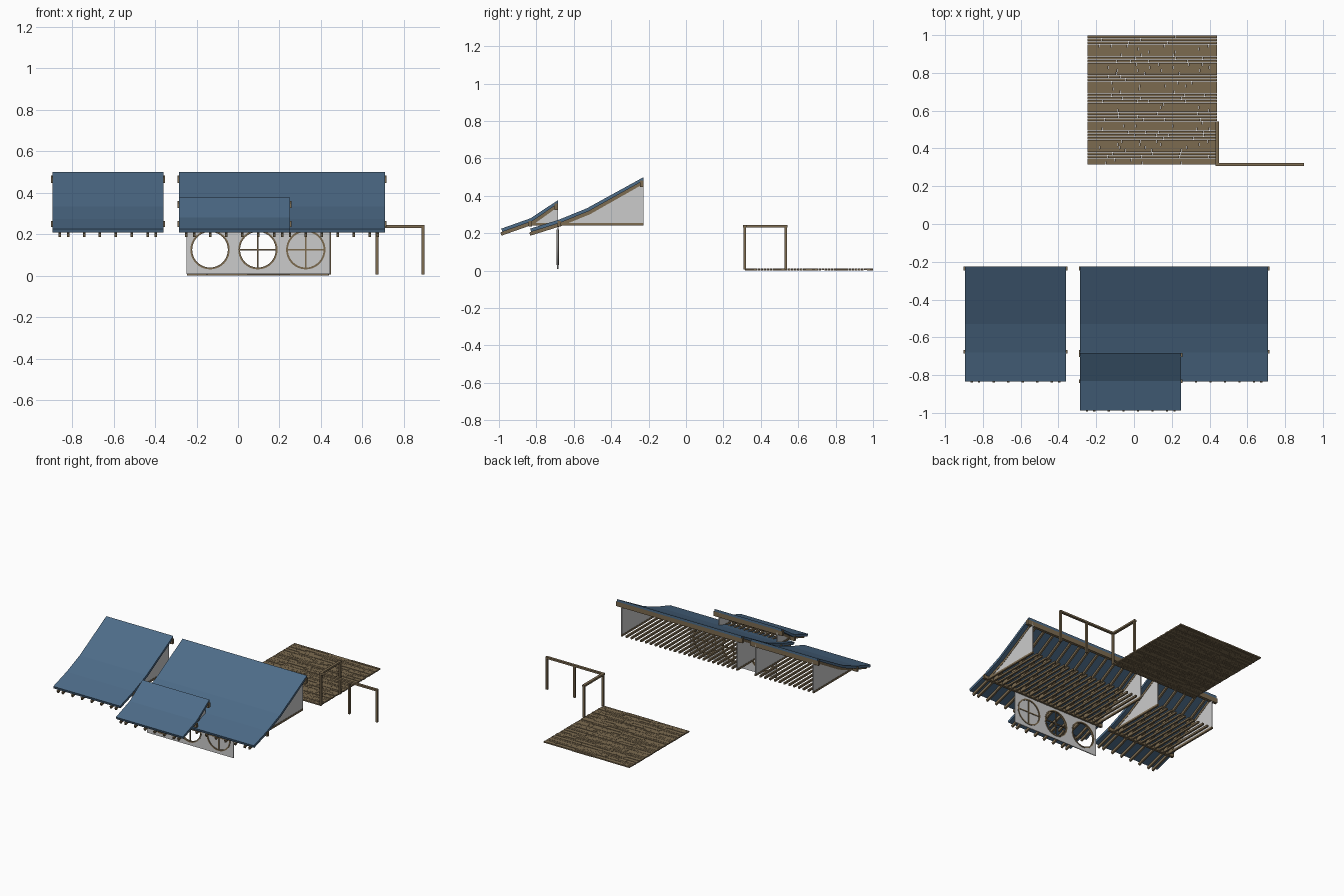
import bpy, bmesh, math, random
from mathutils import Vector

if "Cube" in bpy.data.objects:
    bpy.data.objects.remove(bpy.data.objects["Cube"])

random.seed(4)


def material(name, rgb):
    m = bpy.data.materials.new(name)
    m.diffuse_color = (*rgb, 1)
    m.use_nodes = True
    m.node_tree.nodes["Principled BSDF"].inputs["Base Color"].default_value = m.diffuse_color
    return m


WOOD = material("wood", (0.20, 0.145, 0.08))
TILE = material("blue_roof", (0.075, 0.15, 0.25))


def finish(bm, name, mat):
    bmesh.ops.recalc_face_normals(bm, faces=bm.faces)
    me = bpy.data.meshes.new(name)
    bm.to_mesh(me)
    bm.free()
    ob = bpy.data.objects.new(name, me)
    bpy.context.collection.objects.link(ob)
    if mat:
        me.materials.append(mat)
    return ob


def add_box(bm, x0, x1, y0, y1, z0, z1):
    vs = bmesh.ops.create_cube(bm, size=1)["verts"]
    for v in vs:
        v.co = Vector(((x0 + x1) / 2 + v.co.x * (x1 - x0),
                       (y0 + y1) / 2 + v.co.y * (y1 - y0),
                       (z0 + z1) / 2 + v.co.z * (z1 - z0)))


def boxes(name, items, mat):
    bm = bmesh.new()
    for b in items:
        add_box(bm, *b)
    return finish(bm, name, mat)


def add_prism(bm, outline, x0, x1):
    # extrude a (y, z) outline along x
    f = bm.faces.new([bm.verts.new((x0, y, z)) for y, z in outline])
    r = bmesh.ops.extrude_face_region(bm, geom=[f])
    for v in r["geom"]:
        if isinstance(v, bmesh.types.BMVert):
            v.co.x = x1


def add_strip(bm, path, top, bottom, x0, x1):
    # bent slab following the roof path, one convex piece per segment
    offs = []
    for i, p in enumerate(path):
        a, b = path[max(i - 1, 0)], path[min(i + 1, len(path) - 1)]
        d = Vector((b[0] - a[0], b[1] - a[1])).normalized()
        offs.append(Vector((0, 1)) if i == len(path) - 1 else Vector((-d.y, d.x)))
    up = [(p[0] + n.x * top, p[1] + n.y * top) for p, n in zip(path, offs)]
    lo = [(p[0] + n.x * bottom, p[1] + n.y * bottom) for p, n in zip(path, offs)]
    add_prism(bm, up + lo[::-1], x0, x1)


def roof(label, x0, x1, path, y_wall, y_back):
    # covering
    bm = bmesh.new()
    add_strip(bm, path, 0, -0.018, x0, x1)
    finish(bm, label + "_roof_covering", TILE)
    # rafters poking out at the eave
    bm = bmesh.new()
    d = (Vector(path[1]) - Vector(path[0])).normalized()
    long_path = [tuple(Vector(path[0]) - d * 0.011)] + path[1:]
    n = round((x1 - x0 - 0.15) / 0.0755)
    inner = [x0 + 0.075 + i * (x1 - x0 - 0.15) / n for i in range(n + 1)]
    for x in [x0 + 0.036] + inner + [x1 - 0.036]:
        add_strip(bm, long_path, -0.018, -0.036, x - 0.006, x + 0.006)
    finish(bm, label + "_rafters", WOOD)
    # lengthwise beams and the ceiling joists
    zt = path[-1][1]
    boxes(label + "_beams", [
        (x0 - 0.007, x1 + 0.007, y_wall - 0.009, y_wall + 0.009, 0.235, 0.264),
        (x0 - 0.007, x1 + 0.007, y_back - 0.02, y_back, zt - 0.052, zt - 0.018)], WOOD)
    k = round((x1 - x0 - 0.072) / 0.0385)
    xs = [x0 + 0.036 + i * (x1 - x0 - 0.072) / k for i in range(k + 1)]
    boxes(label + "_ceiling_joists",
          [(x - 0.006, x + 0.006, y_wall, y_back, 0.24, 0.254) for x in xs], WOOD)
    # gable infill
    bm = bmesh.new()
    mid = [(y, z - 0.02) for y, z in path[1:-1] if y > y_wall + 0.01][::-1]
    tri = [(y_wall, 0.252), (y_back, 0.252), (y_back, zt - 0.02)] + mid
    for x in (x0 + 0.036, x1 - 0.036):
        add_prism(bm, tri, x - 0.004, x + 0.004)
    finish(bm, label + "_gables", None)


MAIN = [(-0.833, 0.224), (-0.68, 0.272), (-0.53, 0.333), (-0.226, 0.5)]
PORCH = [(-0.988, 0.224), (-0.83, 0.28), (-0.684, 0.377)]
roof("side", -0.895, -0.36, MAIN, -0.677, -0.226)
roof("main", -0.285, 0.71, MAIN, -0.677, -0.226)
roof("porch", -0.285, 0.25, PORCH, -0.832, -0.684)


def circle(cx, cz, r, n=40):
    return [(cx + r * math.cos(2 * math.pi * i / n), cz + r * math.sin(2 * math.pi * i / n))
            for i in range(n)]


def panel(name, outlines, y, depth, mat):
    # filled flat outline with holes, standing upright
    cu = bpy.data.curves.new(name, "CURVE")
    cu.dimensions, cu.fill_mode, cu.extrude = "2D", "BOTH", depth / 2
    for pts in outlines:
        s = cu.splines.new("POLY")
        s.points.add(len(pts) - 1)
        for p, (u, v) in zip(s.points, pts):
            p.co = (u, v, 0, 1)
        s.use_cyclic_u = True
    ob = bpy.data.objects.new(name, cu)
    bpy.context.collection.objects.link(ob)
    ob.location.y = y
    ob.rotation_euler.x = math.pi / 2
    if mat:
        cu.materials.append(mat)
    bpy.ops.object.select_all(action="DESELECT")
    ob.select_set(True)
    bpy.context.view_layer.objects.active = ob
    bpy.ops.object.convert(target="MESH")


# wall with three round windows
WY, WZ, R = -0.685, 0.125, 0.094
WX = [-0.135, 0.096, 0.327]
wall = [(-0.248, 0.008), (0.445, 0.008), (0.445, 0.24), (-0.248, 0.24)]
panel("window_wall", [wall] + [circle(x, WZ, R) for x in WX], WY, 0.007, None)
for i, x in enumerate(WX):
    panel(f"window_ring_{i + 1}", [circle(x, WZ, R + 0.001), circle(x, WZ, R - 0.008)], WY, 0.013, WOOD)
for i, x in enumerate(WX[1:]):
    boxes(f"window_cross_{i + 2}", [
        (x - R, x + R, WY - 0.004, WY + 0.004, WZ - 0.004, WZ + 0.004),
        (x - 0.004, x + 0.004, WY - 0.0035, WY + 0.0035, WZ - R, WZ + R)], WOOD)
panel("window_pane", [circle(WX[2], WZ, R - 0.004)], WY, 0.002, None)

# plank floor with random joints
planks = []
rows, fx0, fx1, fy0, fy1 = 42, -0.248, 0.44, 0.315, 1.0
pitch = (fy1 - fy0) / rows
for r in range(rows):
    y, x = fy0 + r * pitch, fx0
    while x < fx1 - 0.01:
        end = min(fx1, x + random.uniform(0.06, 0.22))
        if fx1 - end < 0.04:
            end = fx1
        low = random.uniform(0.0, 0.003)
        planks.append((x + 0.0008, end - 0.0008, y + 0.0008, y + pitch - 0.0008, low, low + 0.009))
        x = end
boxes("floor_planks", planks, WOOD)

# corner post-and-beam frame
posts = [(0.442, 0.315), (0.67, 0.315), (0.892, 0.315), (0.442, 0.533)]
boxes("frame_posts", [(x - 0.007, x + 0.007, y - 0.007, y + 0.007, 0.006, 0.236)
                      for x, y in posts], WOOD)
boxes("frame_beams", [(0.432, 0.899, 0.306, 0.324, 0.23, 0.243),
                      (0.432, 0.451, 0.324, 0.542, 0.23, 0.243)], WOOD)
